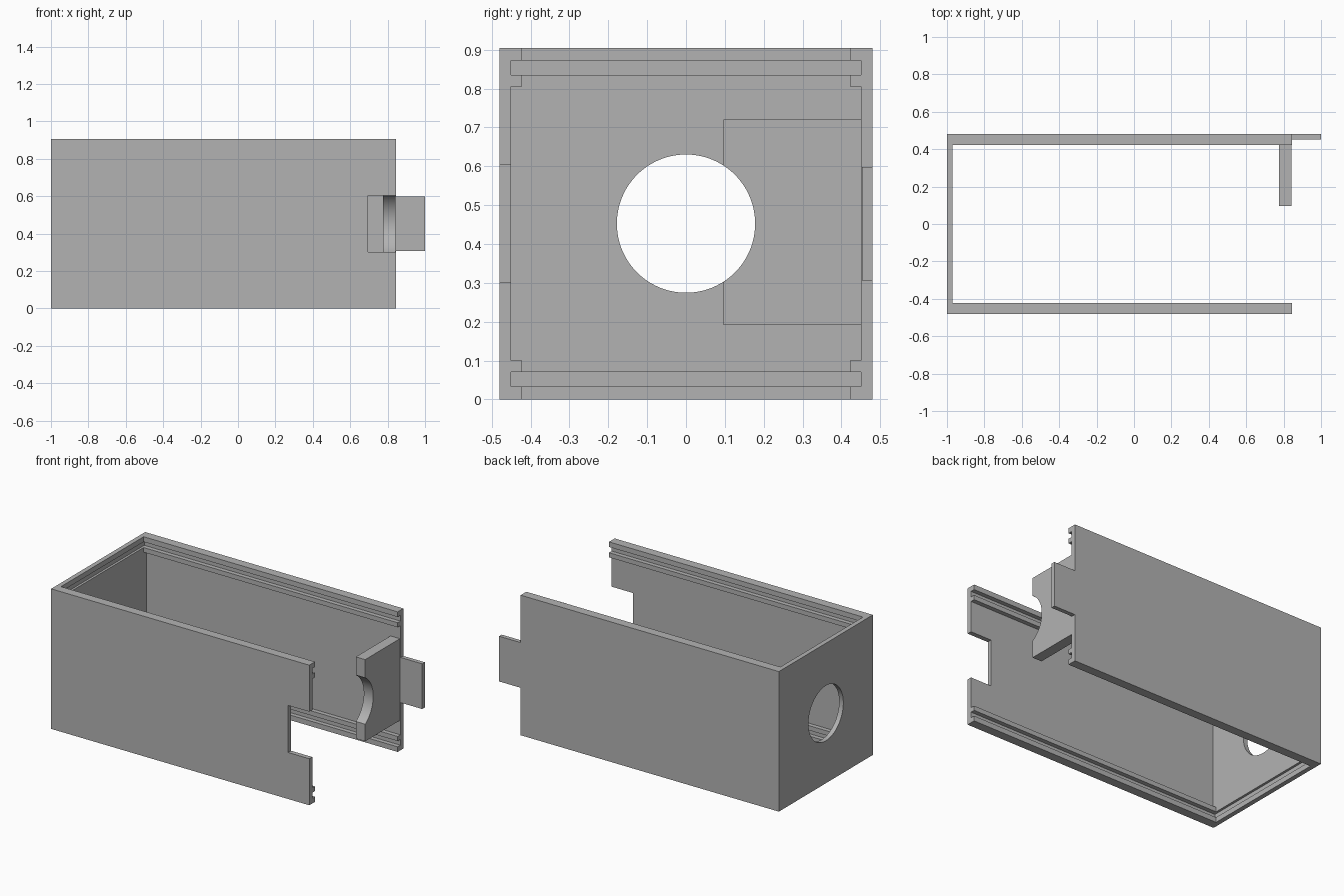
import bpy
import bmesh
import math
from mathutils import Matrix

cube = bpy.data.objects.get("Cube")
if cube:
    bpy.data.objects.remove(cube, do_unlink=True)

# Main dimensions
HEIGHT = 0.905
MID = HEIGHT / 2
HALF_W = 0.48
OPEN_END = 0.846
INNER = 0.45          # inner face of the side walls
RAIL = 0.422          # inner face of the rails

grey = bpy.data.materials.new("plain grey")
grey.use_nodes = True
grey.diffuse_color = (0.45, 0.45, 0.45, 1)
grey.node_tree.nodes["Principled BSDF"].inputs["Base Color"].default_value = (0.45, 0.45, 0.45, 1)


def make_object(name, bm):
    mesh = bpy.data.meshes.new(name)
    bm.to_mesh(mesh)
    bm.free()
    mesh.materials.append(grey)
    obj = bpy.data.objects.new(name, mesh)
    bpy.context.collection.objects.link(obj)
    return obj


def box(name, xs, ys, zs):
    bm = bmesh.new()
    bmesh.ops.create_cube(bm, size=1)
    for v in bm.verts:
        v.co = [lo + (c + 0.5) * (hi - lo) for c, (lo, hi) in zip(v.co, (xs, ys, zs))]
    return make_object(name, bm)


def bore(name):
    bm = bmesh.new()
    turn = Matrix.Translation((0, 0, MID)) @ Matrix.Rotation(math.pi / 2, 4, "Y")
    bmesh.ops.create_cone(bm, cap_ends=True, segments=96, radius1=0.178,
                          radius2=0.178, depth=3, matrix=turn)
    return make_object(name, bm)


def select_only(obj):
    bpy.ops.object.select_all(action="DESELECT")
    obj.select_set(True)
    bpy.context.view_layer.objects.active = obj


def cut(obj, cutter):
    cutter.hide_render = True
    select_only(obj)
    mod = obj.modifiers.new("cut", "BOOLEAN")
    mod.operation = "DIFFERENCE"
    mod.solver = "EXACT"
    mod.object = cutter
    bpy.ops.object.modifier_apply(modifier=mod.name)
    bpy.data.objects.remove(cutter, do_unlink=True)


# Housing: open top, bottom and right end, with rails along the side walls
housing = box("housing", (-1, OPEN_END), (-HALF_W, HALF_W), (0, HEIGHT))
cut(housing, box("inside_cutter", (-0.97, 1.5), (-RAIL, RAIL), (-0.5, 1.5)))
cut(housing, box("wall_cutter", (-0.97, 1.5), (-INNER, INNER), (0.1, HEIGHT - 0.1)))

# Panel grooves run through the rails and into the end wall
for low, high in ((0.033, 0.07), (HEIGHT - 0.07, HEIGHT - 0.033)):
    cut(housing, box("groove_cutter", (-0.985, 1.5), (-INNER, INNER), (low, high)))

# Notch in the front wall and round hole in the end wall
cut(housing, box("notch_cutter", (0.695, 1.5), (-1, 0), (MID - 0.152, MID + 0.152)))
cut(housing, bore("hole_cutter"))

# Tab on the back wall
tab = box("tab", (OPEN_END, 1), (0.453, HALF_W), (MID - 0.146, MID + 0.146))

# Cross bracket with a rounded cut-out
bracket = box("bracket", (0.775, 0.842), (0.096, INNER + 0.01), (0.192, 0.72))
cut(bracket, bore("cutout_cutter"))

for part in (housing, bracket):
    select_only(part)
    bpy.ops.object.shade_smooth_by_angle(angle=math.radians(30))
